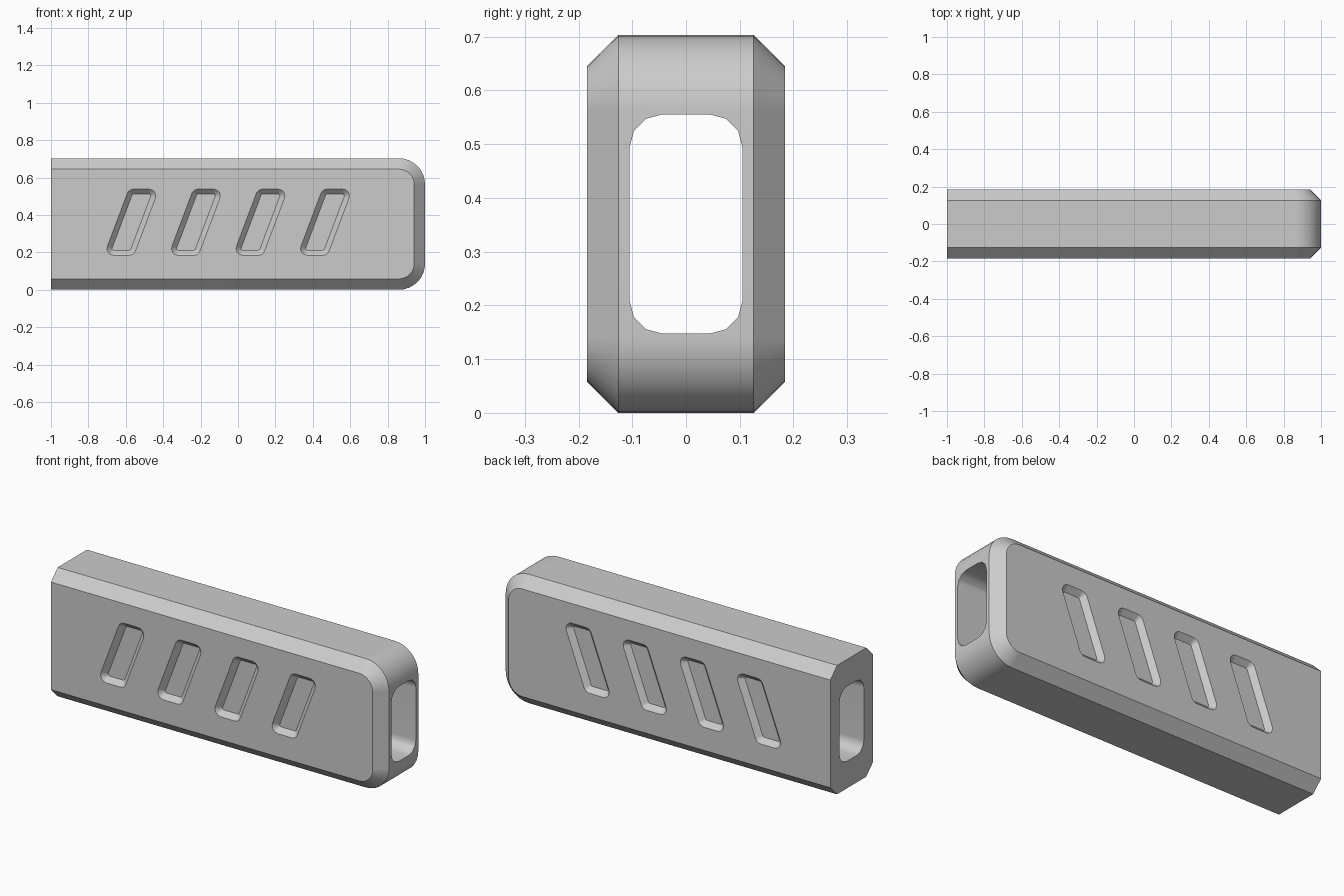
import bpy, bmesh, math
from mathutils import Vector

if "Cube" in bpy.data.objects:
    bpy.data.objects.remove(bpy.data.objects["Cube"], do_unlink=True)

HEIGHT, HALF_DEPTH, BEVEL = 0.703, 0.184, 0.058
MID = HEIGHT / 2

grey = bpy.data.materials.new("plain grey")
grey.use_nodes = True
grey.diffuse_color = (0.6, 0.6, 0.6, 1)
grey.node_tree.nodes["Principled BSDF"].inputs["Base Color"].default_value = grey.diffuse_color


def rounded(corners, radii, segments):
    """Outline of a convex polygon with an arc at each corner of non-zero radius."""
    points = []
    for i, (corner, r) in enumerate(zip(corners, radii)):
        p = Vector(corner)
        if r == 0:
            points.append(p)
            continue
        a = (Vector(corners[i - 1]) - p).normalized()
        b = (Vector(corners[(i + 1) % len(corners)]) - p).normalized()
        half = a.angle(b) / 2
        reach = r / math.tan(half)
        centre = p + (a + b).normalized() * r / math.sin(half)
        start, end = p + a * reach - centre, p + b * reach - centre
        for k in range(segments + 1):
            turn = start.angle(end) * k / segments
            full = math.sin(start.angle(end))
            points.append(centre + start * (math.sin(start.angle(end) - turn) / full)
                          + end * (math.sin(turn) / full))
    return points


def loft(name, rings):
    """Closed solid through matching rings of 3D points."""
    bm = bmesh.new()
    loops = [[bm.verts.new(p) for p in ring] for ring in rings]
    for low, high in zip(loops, loops[1:]):
        for i in range(len(low)):
            j = (i + 1) % len(low)
            bm.faces.new((low[i], low[j], high[j], high[i]))
    bm.faces.new(loops[0])
    bm.faces.new(loops[-1])
    bmesh.ops.recalc_face_normals(bm, faces=bm.faces)
    mesh = bpy.data.meshes.new(name)
    bm.to_mesh(mesh)
    bm.free()
    obj = bpy.data.objects.new(name, mesh)
    bpy.context.collection.objects.link(obj)
    return obj


def body_ring(inset, y):
    lo, hi, right, r = inset, HEIGHT - inset, 1 - inset, 0.14 - inset
    outline = rounded([(-1, lo), (right, lo), (right, hi), (-1, hi)], [0, r, r, 0], 8)
    return [(x, y, z) for x, z in outline]


def groove_ring(cx, inset, y):
    # Slanted slot outline, leaning towards +x at the top
    slant = 0.377
    h = 0.177 - inset
    w = 0.08 - inset * math.sqrt(1 + slant * slant)
    corners = [(cx + sx * w + sz * h * slant, 0.361 + sz * h)
               for sx, sz in ((-1, -1), (1, -1), (1, 1), (-1, 1))]
    return [(x, y, z) for x, z in rounded(corners, [0.036 - inset] * 4, 4)]


# Body: block with chamfered long edges and one rounded end
shell = HALF_DEPTH - BEVEL
body = loft("body", [body_ring(BEVEL, -HALF_DEPTH), body_ring(0, -shell),
                     body_ring(0, shell), body_ring(BEVEL, HALF_DEPTH)])
body.data.materials.append(grey)

# Tunnel through the whole length
w, h = 0.105, 0.204
tunnel = rounded([(-w, MID - h), (w, MID - h), (w, MID + h), (-w, MID + h)], [0.061] * 4, 3)
cutters = [loft("tunnel_cutter", [[(x, y, z) for y, z in tunnel] for x in (-1.1, 1.1)])]

# Four slanted grooves with sloping walls on each broad side
DEPTH, OVER = 0.027, 0.02
for side in (-1, 1):
    for i in range(4):
        cx = -0.57 + 0.345 * i
        cutters.append(loft("groove_cutter", [
            groove_ring(cx, DEPTH, side * (HALF_DEPTH - DEPTH)),
            groove_ring(cx, -OVER, side * (HALF_DEPTH + OVER))]))

bpy.ops.object.select_all(action="DESELECT")
body.select_set(True)
bpy.context.view_layer.objects.active = body
for cutter in cutters:
    cutter.hide_render = True
    cut = body.modifiers.new("cut", "BOOLEAN")
    cut.operation = "DIFFERENCE"
    cut.solver = "EXACT"
    cut.object = cutter
    bpy.ops.object.modifier_apply(modifier=cut.name)
    bpy.data.objects.remove(cutter, do_unlink=True)

# Smooth rounded corners, crisp chamfers
bpy.ops.object.shade_smooth_by_angle(angle=math.radians(35))
weighted = body.modifiers.new("weighted normals", "WEIGHTED_NORMAL")
weighted.keep_sharp = True
